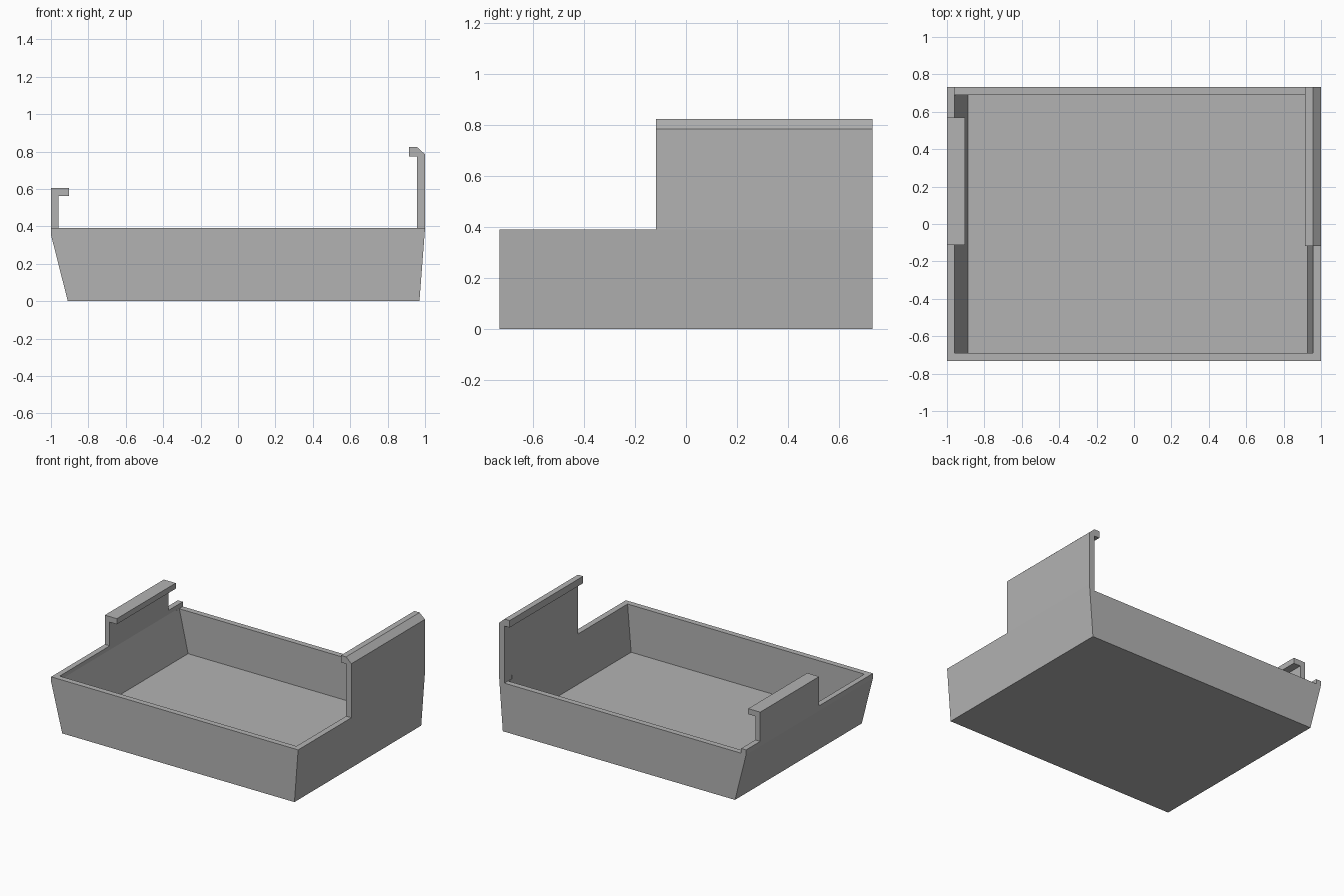
import bpy

cube = bpy.data.objects.get("Cube")
if cube:
    bpy.data.objects.remove(cube, do_unlink=True)

grey = bpy.data.materials.new("plain grey")
grey.use_nodes = True
colour = (0.45, 0.45, 0.45, 1)
grey.diffuse_color = colour
grey.node_tree.nodes["Principled BSDF"].inputs["Base Color"].default_value = colour

DEPTH = 0.733   # half depth
WALL = 0.042
RIM = 0.39
BACK_RIM = 0.355


def prism(name, profile, y0, y1):
    """Extrude an anticlockwise x-z profile from y0 to y1."""
    n = len(profile)
    verts = [(x, y, z) for y in (y0, y1) for x, z in profile]
    faces = [tuple(range(n)), tuple(reversed(range(n, 2 * n)))]
    for i in range(n):
        j = (i + 1) % n
        faces.append((j, i, i + n, j + n))
    mesh = bpy.data.meshes.new(name)
    mesh.from_pydata(verts, [], faces)
    mesh.materials.append(grey)
    obj = bpy.data.objects.new(name, mesh)
    bpy.context.collection.objects.link(obj)
    return obj


def cut(target, cutter):
    """Subtract the cutter from the target and discard it."""
    cutter.hide_render = True
    mod = target.modifiers.new("cut", 'BOOLEAN')
    mod.operation = 'DIFFERENCE'
    mod.solver = 'EXACT'
    mod.object = cutter
    bpy.context.view_layer.objects.active = target
    bpy.ops.object.modifier_apply(modifier=mod.name)
    bpy.data.objects.remove(cutter, do_unlink=True)


# Tray body with sloping ends
tray = prism("tray", [(-0.91, 0), (0.97, 0), (1, RIM), (-1, RIM), (-1, 0.355)],
             -DEPTH, DEPTH)

# Hollow interior
cut(tray, prism("cavity", [(-0.888, 0.045), (0.928, 0.045), (0.957, RIM),
                           (0.957, 0.5), (-0.96, 0.5), (-0.96, 0.36)],
                -DEPTH + WALL, DEPTH - WALL))

# Lowered back wall between the ends
cut(tray, prism("back_notch", [(-0.96, BACK_RIM), (0.957, BACK_RIM),
                               (0.957, 0.5), (-0.96, 0.5)],
                DEPTH - 2 * WALL, DEPTH + 0.1))

# Short clip on the right end
prism("right_clip", [(-1, RIM), (-0.96, RIM), (-0.96, 0.563), (-0.903, 0.563),
                     (-0.903, 0.604), (-1, 0.604)], -0.112, 0.57)

# Tall clip with a chamfered top on the left end
prism("left_clip", [(0.957, RIM), (1, RIM), (1, 0.785), (0.957, 0.824),
                    (0.915, 0.824), (0.915, 0.773), (0.957, 0.773)],
      -0.117, DEPTH)
